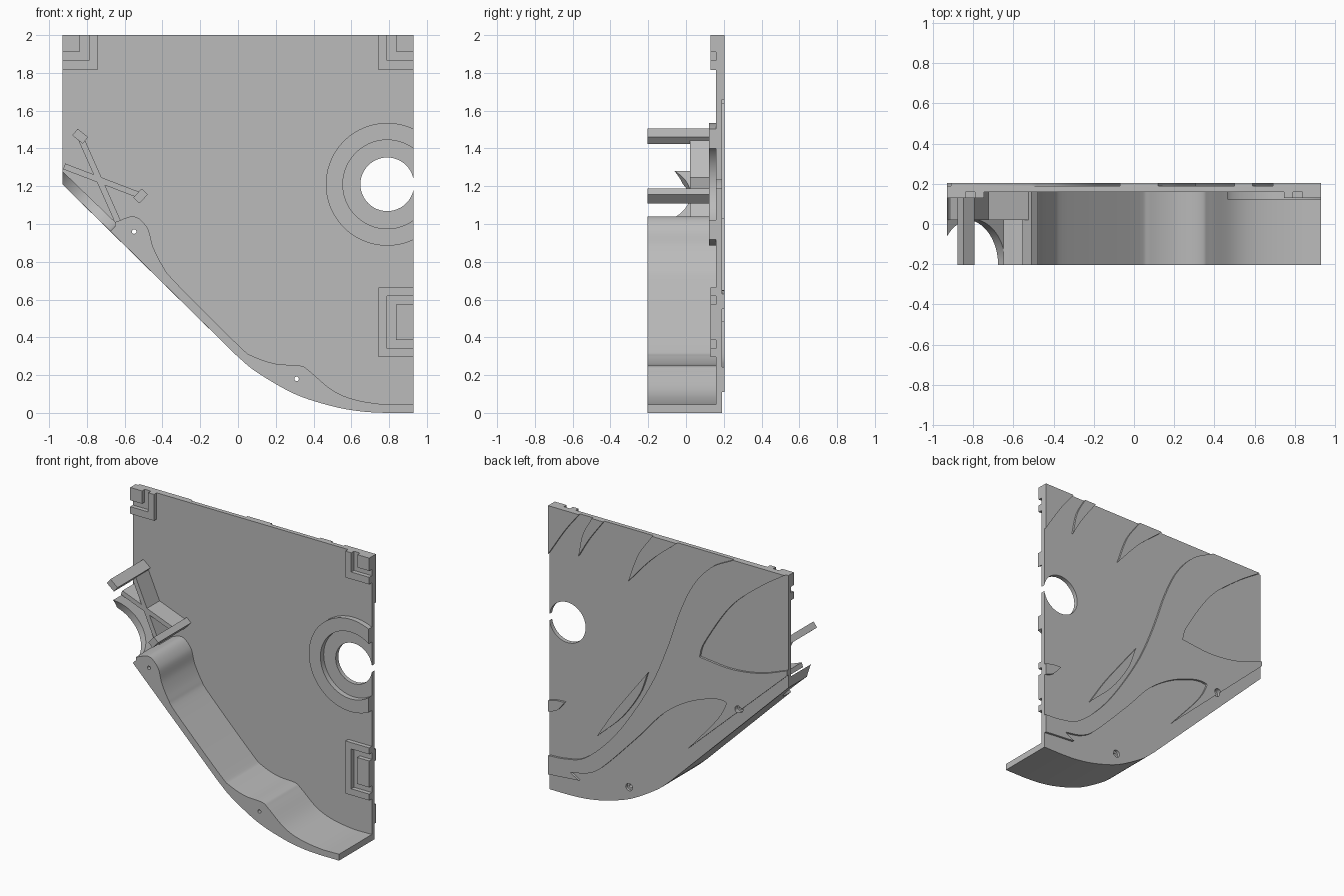
import bpy, bmesh
from math import cos, sin, acos, pi
from mathutils import Vector

if "Cube" in bpy.data.objects:
    bpy.data.objects.remove(bpy.data.objects["Cube"])

GREY = (0.5, 0.5, 0.5, 1)
mat = bpy.data.materials.new("plain_grey")
mat.use_nodes = True
mat.diffuse_color = GREY
mat.node_tree.nodes["Principled BSDF"].inputs["Base Color"].default_value = GREY

SIDE = 0.93      # half width of the panel
FRONT = -0.205   # front of the rim
FACE = 0.16      # inner face of the panel
SKIN = 0.19      # outer face of the panel
BACK = 0.205     # top of the outer relief


def spline(pts, n=6):
    """Smooth curve through the given points."""
    p = [Vector(q) for q in pts]
    p = [2 * p[0] - p[1]] + p + [2 * p[-1] - p[-2]]
    out = []
    for a, b, c, d in zip(p, p[1:], p[2:], p[3:]):
        for i in range(n):
            t = i / n
            out.append((2 * b + (c - a) * t + (2 * a - 5 * b + 4 * c - d) * t ** 2
                        + (3 * b - a - 3 * c + d) * t ** 3) / 2)
    return [tuple(v) for v in out] + [tuple(pts[-1])]


def arc(cx, cz, r, a0, a1, n=48):
    steps = [a0 + (a1 - a0) * i / n for i in range(n + 1)]
    return [(cx + r * cos(a), cz + r * sin(a)) for a in steps]


def prism(name, outline, y0, y1):
    """Extrude an x-z outline from y0 to y1."""
    bm = bmesh.new()
    face = bm.faces.new([bm.verts.new((x, y0, z)) for x, z in outline])
    new = bmesh.ops.extrude_face_region(bm, geom=[face])["geom"]
    verts = [g for g in new if isinstance(g, bmesh.types.BMVert)]
    bmesh.ops.translate(bm, verts=verts, vec=(0, y1 - y0, 0))
    bmesh.ops.recalc_face_normals(bm, faces=bm.faces)
    mesh = bpy.data.meshes.new(name)
    bm.to_mesh(mesh)
    bm.free()
    ob = bpy.data.objects.new(name, mesh)
    bpy.context.collection.objects.link(ob)
    mesh.materials.append(mat)
    parts.append(ob)
    return ob


def bar(name, p, q, width, y0, y1):
    p, q = Vector(p), Vector(q)
    d = (q - p).normalized() * width / 2
    s = Vector((-d.y, d.x))
    return prism(name, [p + s, q + s, q - s, p - s], y0, y1)


def cut(ob, cutter):
    """Subtract the cutter, then discard it."""
    cutter.hide_render = True
    mod = ob.modifiers.new("cut", "BOOLEAN")
    mod.operation, mod.solver, mod.object = "DIFFERENCE", "EXACT", cutter
    bpy.context.view_layer.objects.active = ob
    bpy.ops.object.modifier_apply(modifier=mod.name)
    if cutter in parts:
        parts.remove(cutter)
    bpy.data.objects.remove(cutter)


def drill(ob, x, z, r, y0=-1, y1=1):
    cut(ob, prism("cutter", arc(x, z, r, 0, 2 * pi)[:-1], y0, y1))


parts = []
bolts = [(-0.55, 0.96), (0.31, 0.18)]
port = (0.79, 1.21)

# Panel
outer = [(-SIDE, 1.21)] + spline([(-0.05, 0.345), (0, 0.297), (0.1, 0.215), (0.3, 0.1),
                                  (0.5, 0.035), (0.65, 0.008), (0.78, 0)]) + [(SIDE, 0)]
panel = prism("panel", outer + [(SIDE, 2), (-SIDE, 2)], FACE, SKIN)

# Raised rim with two bolt bosses
rim_outer = [(-0.65, 0.937)] + outer[1:]
rim_inner = spline([(SIDE, 0.045), (0.78, 0.045), (0.62, 0.07), (0.5, 0.12), (0.38, 0.22),
                    (0.33, 0.25), (0.2, 0.26), (0.08, 0.3), (0, 0.36), (-0.33, 0.69),
                    (-0.4, 0.78), (-0.45, 0.88), (-0.48, 0.98), (-0.55, 1.04), (-0.65, 1.01)])
rim = prism("rim", rim_outer + rim_inner, FRONT, FACE + 0.005)

# Slanted end wall with a round cutout across it
wall = prism("end_wall", [(-SIDE, 1.21), (-SIDE, 1.28), (-0.65, 1.01), (-0.65, 0.937)],
             FRONT, FACE + 0.005)
bpy.ops.mesh.primitive_cylinder_add(vertices=64, radius=0.228, depth=1,
                                    location=(-0.82, FRONT, 1.14), rotation=(0, pi / 4, 0))
cut(wall, bpy.context.object)

# Outer relief: the broad wave with its hooked stripe
wave = spline([(-0.51, 2), (-0.34, 1.905), (-0.2, 1.744), (-0.095, 1.526), (0, 1.254),
               (0.118, 0.977), (0.292, 0.685), (0.459, 0.466), (0.649, 0.298),
               (0.8, 0.253), (SIDE, 0.242)])
hook = spline([(0.76, 0.17), (0.62, 0.2), (0.5, 0.28), (0.23, 0.56), (0.04, 0.77),
               (-0.148, 0.903), (-0.338, 0.98), (-0.437, 0.99), (-0.45, 0.96),
               (-0.376, 0.834), (-0.156, 0.58)])
bay_low = spline([(-SIDE, 1.335), (-0.718, 1.26), (-0.49, 1.23), (-0.247, 1.25)])
bay_high = spline([(-0.247, 1.25), (-0.29, 1.37), (-0.49, 1.67), (-0.72, 1.87), (-0.91, 2)])
relief = [prism("relief_wave", wave + [(SIDE, 0.11), (0.69, 0.13)] + hook
                + [(-SIDE, 1.3)] + bay_low + bay_high[1:], SKIN - 0.01, BACK)]

# Outer relief: separate stripes
stripes = {
    "corner": spline([(0.69, 2), (0.8, 1.86), (SIDE, 1.66)]) + [(SIDE, 2)],
    "short": spline([(0.59, 2), (0.66, 1.87), (0.695, 1.707)])
    + spline([(0.695, 1.707), (0.61, 1.85), (0.5, 2)])[1:],
    "long": spline([(0.12, 2), (0.23, 1.84), (0.307, 1.635)])
    + spline([(0.307, 1.635), (0.13, 1.83), (-0.07, 2)])[1:],
    "leaf": spline([(0.155, 1.03), (0.27, 0.88), (0.42, 0.68), (0.55, 0.48)])
    + spline([(0.55, 0.48), (0.36, 0.66), (0.22, 0.86), (0.155, 1.03)])[1:-1],
    "edge": spline([(SIDE, 0.63), (0.87, 0.645), (0.8, 0.65)])
    + spline([(0.8, 0.65), (0.86, 0.58), (SIDE, 0.55)])[1:],
}
for name, outline in stripes.items():
    prism("relief_" + name, outline, SKIN - 0.01, BACK)

# Port and bolt holes, countersunk from the outside
drill(panel, *port, 0.142)
for x, z in bolts:
    for ob in (panel, rim):
        drill(ob, x, z, 0.012)
    for ob in [panel] + relief:
        drill(ob, x, z, 0.026, FACE + 0.012, 1)

# Collar around the port, clipped at the panel edge
a, b = acos((SIDE - port[0]) / 0.325), acos((SIDE - port[0]) / 0.235)
prism("port_collar", arc(*port, 0.325, a, 2 * pi - a)
      + arc(*port, 0.235, 2 * pi - b, b), 0.123, FACE + 0.005)

# Corner sockets: a bent strip around a block
for side, label in ((1, "left"), (-1, "right")):
    strip = [(SIDE, 1.815), (0.745, 1.815), (0.745, 2), (0.79, 2), (0.79, 1.865), (SIDE, 1.865)]
    block = [(SIDE, 1.91), (0.838, 1.91), (0.838, 2), (SIDE, 2)]
    for kind, pts in (("strip", strip), ("block", block)):
        prism(f"socket_{kind}_{label}", [(side * x, z) for x, z in pts], 0.13, FACE + 0.005)

# Lower socket, symmetric about its middle height
half = [(SIDE, 0.295), (0.745, 0.295)]
inner = [(0.79, 0.34), (SIDE, 0.34)]
flip = lambda pts: [(x, 0.96 - z) for x, z in reversed(pts)]
prism("lower_socket_strip", half + flip(half) + flip(inner) + inner, 0.13, FACE + 0.005)
core = [(SIDE, 0.387), (0.837, 0.387)]
prism("lower_socket_block", core + flip(core), 0.13, FACE + 0.005)

# Crossed bracket with two tall end tabs
bar("bracket_long_rib", (-0.835, 1.46), (-0.635, 1.01), 0.032, 0.02, FACE + 0.005)
bar("bracket_cross_rib", (-0.515, 1.15), (-0.92, 1.305), 0.032, 0.02, FACE + 0.005)
bar("bracket_upper_tab", (-0.863, 1.487), (-0.808, 1.442), 0.045, FRONT, FACE + 0.005)
bar("bracket_lower_tab", (-0.538, 1.124), (-0.494, 1.172), 0.045, FRONT, FACE + 0.005)

# Smooth curved walls, keep hard edges
bpy.ops.object.select_all(action="DESELECT")
for ob in parts:
    ob.select_set(True)
bpy.context.view_layer.objects.active = panel
bpy.ops.object.shade_smooth_by_angle(angle=pi / 6)
